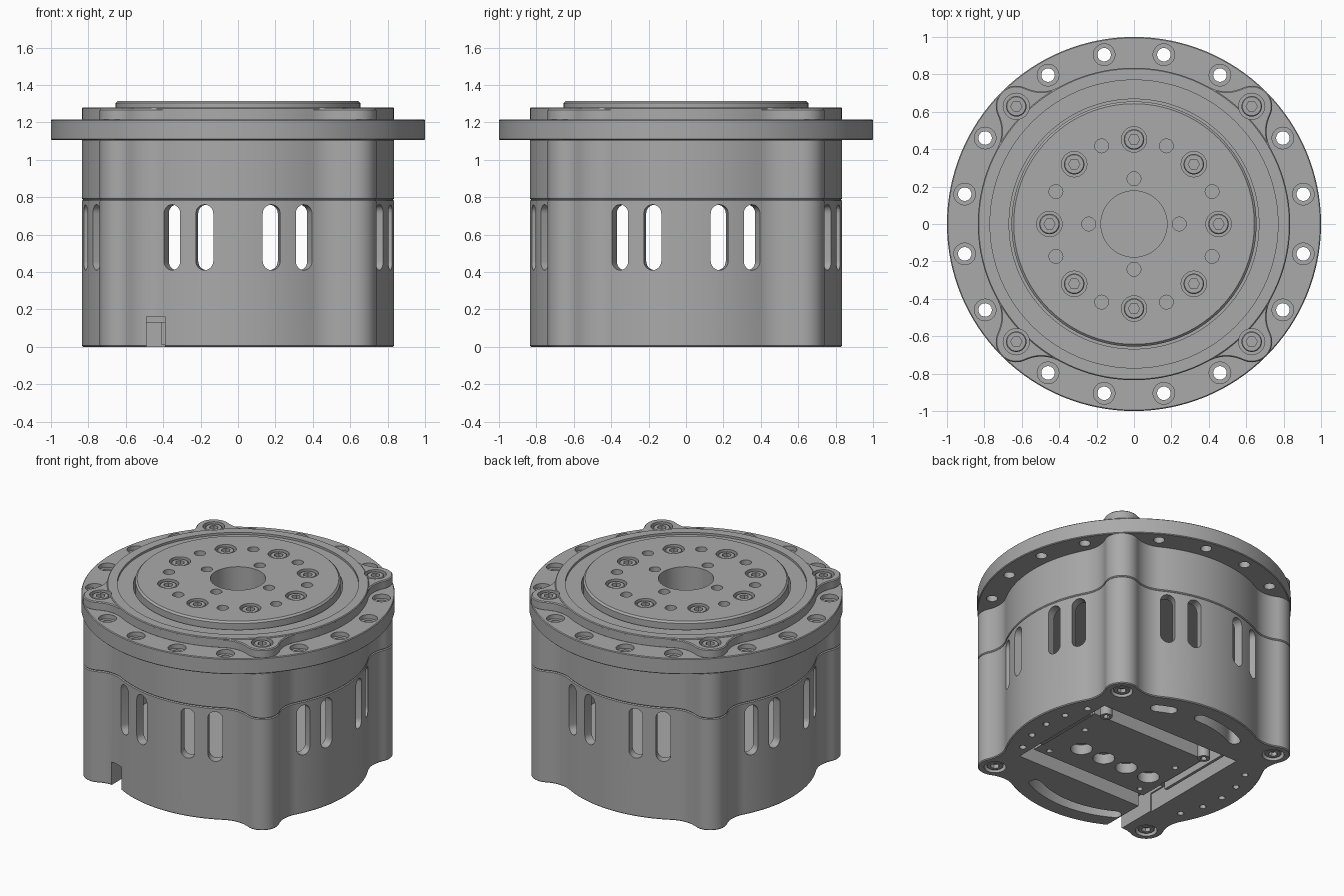
import bpy, bmesh
from math import cos, sin, acos, atan2, radians, degrees
from mathutils import Matrix, Vector

if "Cube" in bpy.data.objects:
    bpy.data.objects.remove(bpy.data.objects["Cube"])

grey = bpy.data.materials.new("machined grey")
grey.use_nodes = True
grey.diffuse_color = (0.4, 0.4, 0.4, 1)
grey.node_tree.nodes["Principled BSDF"].inputs["Base Color"].default_value = (0.4, 0.4, 0.4, 1)


# ---- outline helpers (degrees, closed loops of 2D points)
def arc(cx, cy, r, a0, a1, n=12):
    steps = [radians(a0 + (a1 - a0) * i / n) for i in range(n + 1)]
    return [(cx + r * cos(a), cy + r * sin(a)) for a in steps]


def circle(r, at=(0, 0), n=24):
    return arc(at[0], at[1], r, 0, 360, n)


def polar(r, a):
    return (r * cos(radians(a)), r * sin(radians(a)))


def rect(x0, x1, y0, y1):
    return [(x0, y0), (x1, y0), (x1, y1), (x0, y1)]


def arc_slot(r, w, a0, a1):
    ends = [polar(r, a0), polar(r, a1)]
    return (arc(0, 0, r + w, a0, a1) + arc(*ends[1], w, a1, a1 + 180, 8)
            + arc(0, 0, r - w, a1, a0) + arc(*ends[0], w, a0 + 180, a0 + 360, 8))


def lobed(r=0.835, d=0.89, lobe=0.11, fillet=0.2):
    """Circle with four rounded screw ears blended in by fillets."""
    a, b = r + fillet, lobe + fillet
    phi = acos((a * a + d * d - b * b) / (2 * a * d))
    cx, cy = a * cos(phi), a * sin(phi)
    p, beta = degrees(phi), degrees(atan2(cy, d - cx))
    ear = (arc(cx, -cy, fillet, 180 - p, beta) + arc(d, 0, lobe, beta - 180, 180 - beta, 20)
           + arc(cx, cy, fillet, -beta, p - 180) + arc(0, 0, r, p, 90 - p, 24))
    pts = []
    for k in range(4):
        t = radians(45 + 90 * k)
        pts += [(x * cos(t) - y * sin(t), x * sin(t) + y * cos(t)) for x, y in ear]
    return pts


# ---- solid helpers
def add_prism(bm, pts, z0, z1, m=Matrix()):
    clean = []
    for q in pts:
        q = Vector(q)
        if not clean or (q - clean[-1]).length > 1e-4:
            clean.append(q)
    if (clean[0] - clean[-1]).length < 1e-4:
        clean.pop()
    lo, hi = [[bm.verts.new(m @ Vector((q.x, q.y, z))) for q in clean] for z in (z0, z1)]
    bm.faces.new(lo[::-1])
    bm.faces.new(hi)
    for i in range(len(lo)):
        j = (i + 1) % len(lo)
        bm.faces.new((lo[i], lo[j], hi[j], hi[i]))


def solid(name, prisms):
    bm = bmesh.new()
    for p in prisms:
        add_prism(bm, *p)
    bmesh.ops.recalc_face_normals(bm, faces=bm.faces)
    me = bpy.data.meshes.new(name)
    bm.to_mesh(me)
    bm.free()
    me.materials.append(grey)
    ob = bpy.data.objects.new(name, me)
    bpy.context.collection.objects.link(ob)
    return ob


def select(ob):
    bpy.ops.object.select_all(action='DESELECT')
    bpy.context.view_layer.objects.active = ob
    ob.select_set(True)


def part(name, prisms, cuts=(), bevel=0.0):
    ob = solid(name, prisms)
    select(ob)
    if bevel:
        mod = ob.modifiers.new("edge", 'BEVEL')
        mod.width, mod.segments = bevel, 1
        mod.limit_method, mod.angle_limit = 'ANGLE', radians(50)
        bpy.ops.object.modifier_apply(modifier="edge")
    if cuts:
        tool = solid("cutter", cuts)
        tool.hide_render = True
        mod = ob.modifiers.new("cut", 'BOOLEAN')
        mod.operation, mod.solver, mod.object = 'DIFFERENCE', 'EXACT', tool
        mod.use_self = True
        bpy.ops.object.modifier_apply(modifier="cut")
        bpy.data.objects.remove(tool)
    select(ob)
    bpy.ops.object.shade_smooth_by_angle(angle=radians(30))
    return ob


outline = lobed()
ears = [polar(0.89, 45 + 90 * k) for k in range(4)]
core = (circle(0.668, n=96), 0.82, 1.4)

# ---- lower housing: vented wall, hollow inside, pocketed floor
cuts = [(circle(0.775, n=96), 0.2, 0.9)]
stadium = arc(0.127, 0, 0.048, -90, 90) + arc(-0.127, 0, 0.048, 90, 270)
for k in range(4):
    for a in (-25, -12.4, 12.4, 25):
        m = (Matrix.Translation((0, 0, 0.585)) @ Matrix.Rotation(radians(90 * k + a), 4, 'Z')
             @ Matrix.Rotation(radians(90), 4, 'Y'))
        cuts.append((stadium, 0.7, 0.95, m))
cuts.append((rect(-0.5, 0.6, -0.42, 0.42), -0.1, 0.13))
cuts.append((rect(-0.49, -0.39, -0.95, -0.3), -0.1, 0.163))
cuts += [(arc_slot(0.69, 0.04, a0, a1), -0.1, 0.1)
         for a0, a1 in ((-120, -64), (88, 118), (62, 70))]
cuts += [(circle(0.022, polar(0.73, side + a), 12), -0.1, 0.08)
         for side in (0, 180) for a in (-26, -13, 0, 13, 26)]
cuts += [(circle(0.07, e), -0.1, 0.05) for e in ears]
part("lower_housing", [(outline, 0, 0.787)], cuts, 0.006)

# ---- connector block, side walls and posts in the floor pocket
holes = [(circle(0.07, (-0.06 + 0.186 * i, -0.15)), -0.1, 0.11) for i in range(-2, 3)]
holes += [(circle(0.02, (x, y), 12), -0.1, 0.08) for x in (-0.3, 0.45) for y in (-0.3, 0.05)]
part("connector_block", [(rect(-0.37, 0.54, -0.35, 0.25), 0.04, 0.14)], holes)
part("pocket_walls", [(rect(0.565, 0.585, -0.23, 0.26), 0.01, 0.14),
                      (rect(-0.41, -0.39, -0.16, 0.4), 0.01, 0.14)])
part("pocket_posts", [(circle(0.04, p), 0.0, 0.14) for p in ((-0.32, 0.31), (0.5, 0.32))],
     [(circle(0.02, p, 12), -0.1, 0.06) for p in ((-0.32, 0.31), (0.5, 0.32))])

# ---- upper housing, mounting flange and top cover
part("upper_housing", [(outline, 0.787, 1.11)], [core], 0.006)
flange_cuts = [core]
for k in range(4):
    for a in (10, 30, 60, 80):
        at = polar(0.919, a + 90 * k)
        flange_cuts += [(circle(0.036, at), 1.0, 1.3), (circle(0.058, at), 1.185, 1.3)]
part("mounting_flange", [(circle(1.0, n=128), 1.105, 1.215)], flange_cuts, 0.005)
part("top_cover", [(outline, 1.21, 1.273)],
     [core, (circle(0.8, n=96), 1.1, 1.4)] + [(circle(0.07, e), 1.225, 1.4) for e in ears], 0.006)
part("cover_ring", [(circle(0.835, n=128), 1.212, 1.28)],
     [core, (circle(0.77, n=96), 1.265, 1.4)] + [(circle(0.07, e), 1.225, 1.4) for e in ears], 0.005)

# ---- output rotor with bore, threaded holes and screw pockets
rotor_cuts = [(circle(0.177, n=48), 0.7, 1.4)]
rotor_cuts += [(circle(0.068, polar(0.452, 45 * k)), 1.265, 1.4) for k in range(8)]
rotor_cuts += [(circle(0.037, polar(0.452, 22.5 + 45 * k), 20), 1.2, 1.4) for k in range(8)]
rotor_cuts += [(circle(0.037, polar(0.242, 90 * k), 20), 1.2, 1.4) for k in range(4)]
part("output_rotor", [(circle(0.655, n=128), 0.82, 1.315)], rotor_cuts, 0.012)

# ---- hex socket screws
screw = part("screw", [(circle(0.055), 0, 0.042)], [(circle(0.03, n=6), 0.015, 0.1)], 0.005)
spots = [(*polar(0.452, 45 * k), 1.265, 0) for k in range(8)]
spots += [(*e, 1.225, 0) for e in ears] + [(*e, 0.05, 180) for e in ears]
for i, (x, y, z, flip) in enumerate(spots):
    ob = screw if i == 0 else bpy.data.objects.new("screw", screw.data)
    if i:
        bpy.context.collection.objects.link(ob)
    ob.location = (x, y, z)
    ob.rotation_euler = (radians(flip), 0, 0)
